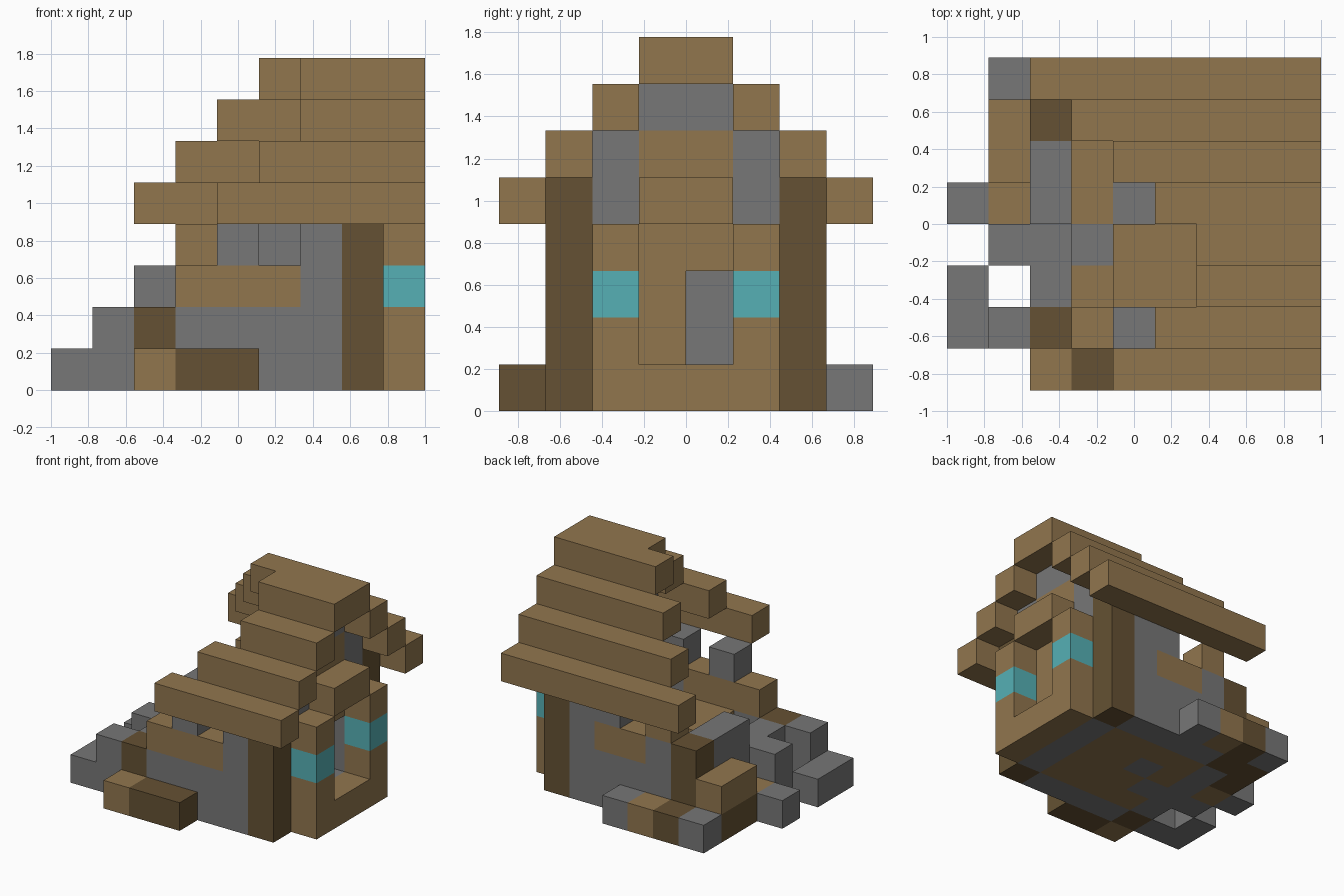
import bpy, bmesh
from mathutils import Vector

cube = bpy.data.objects.get("Cube")
if cube:
    bpy.data.objects.remove(cube, do_unlink=True)

UNIT = 2 / 9                      # edge of one building block
ORIGIN = Vector((-4.5, -4, 0))    # grid corner, in blocks

COLOURS = {
    "plank brown": (0.283, 0.181, 0.076),
    "log dark brown": (0.130, 0.083, 0.033),
    "stone grey": (0.184, 0.184, 0.184),
    "window cyan": (0.093, 0.434, 0.462),
}
PLANK, LOG, STONE, GLASS = COLOURS


def make_material(name, rgb):
    mat = bpy.data.materials.new(name)
    mat.use_nodes = True
    colour = (*rgb, 1)
    mat.diffuse_color = colour
    mat.node_tree.nodes["Principled BSDF"].inputs["Base Color"].default_value = colour
    return mat


materials = [make_material(name, rgb) for name, rgb in COLOURS.items()]
names = list(COLOURS)
cells = {}                        # grid cell -> (part name, colour)


def span(v):
    """A single index or an inclusive (first, last) pair."""
    return range(v[0], v[1] + 1) if isinstance(v, tuple) else (v,)


def fill(part, colour, x, y, z):
    for i in span(x):
        for j in span(y):
            for k in span(z):
                cells[i, j, k] = (part, colour)


def clear(x, y, z):
    for i in span(x):
        for j in span(y):
            for k in span(z):
                cells.pop((i, j, k), None)


# Floor and stone footing
fill("floor", STONE, (2, 7), (2, 5), 0)
fill("floor", PLANK, (3, 6), (2, 5), 0)
fill("floor", STONE, 3, 3, 0)
fill("floor", STONE, 4, 4, 0)
fill("inner_platform", PLANK, (4, 5), (2, 3), 1)

# Long side walls with a plank band and one open window each
fill("front_wall", STONE, (3, 6), 1, (0, 1))
fill("front_wall", PLANK, (3, 5), 1, 2)
fill("front_wall", STONE, 6, 1, (2, 3))
fill("front_wall", STONE, 4, 1, 3)
fill("back_wall", STONE, (3, 6), 6, (0, 3))
fill("back_wall", PLANK, (4, 5), 6, 2)
fill("back_wall", PLANK, 3, 6, 3)
clear(4, 6, 3)

# Corner posts, the ruined end having broken ones
for y, side in ((1, "front"), (6, "back")):
    fill(side + "_left_post", LOG, 7, y, (0, 4))
fill("front_right_post", LOG, 2, 1, (0, 1))
fill("back_right_post", LOG, 2, 6, (0, 2))

# Gable wall with the doorway
fill("gable_wall", STONE, 7, (2, 5), (1, 5))
fill("gable_wall", PLANK, 7, (3, 4), (1, 5))
fill("gable_wall", STONE, 7, (3, 4), 6)
clear(7, 4, (1, 2))

# Porch: two window towers joined by a raised lintel
fill("porch", PLANK, 8, (2, 5), 0)
for y in (2, 5):
    fill("porch", PLANK, 8, y, (1, 3))
    fill("porch_window", GLASS, 8, y, 2)
fill("porch", PLANK, 8, (3, 4), 4)

# Stepped roof, broken further back on the front slope
for step in range(4):
    fill("front_roof", PLANK, (min(4 + step, 6), 8), step, 4 + step)
    fill("back_roof", PLANK, (2 + step, 8), 7 - step, 4 + step)
clear(4, 1, 5)
fill("front_roof", PLANK, 5, 1, 5)

# Broken end wall
fill("end_wall", STONE, 2, (2, 5), 1)
fill("end_wall", STONE, 2, (4, 5), 2)

# Rubble at the broken end
fill("stone_rubble", STONE, 1, 1, (0, 1))
fill("stone_rubble", STONE, 0, (1, 2), 0)
fill("stone_rubble", STONE, 1, 3, (0, 1))
fill("stone_rubble", STONE, 0, 4, 0)
fill("plank_rubble", PLANK, 1, 4, 0)
fill("plank_rubble", LOG, 1, (5, 6), 0)
fill("plank_rubble", PLANK, 1, (5, 6), 1)

# Low beams lying along both sides
fill("front_beam", PLANK, 2, 0, 0)
fill("front_beam", LOG, (3, 4), 0, 0)
for x, colour in enumerate((STONE, LOG, PLANK, STONE), start=1):
    fill("back_beam", colour, x, 7, 0)


def build(part):
    """Make the part's outer faces, leaving out faces hidden between blocks."""
    bm = bmesh.new()
    for cell, (owner, colour) in cells.items():
        if owner != part:
            continue
        centre = Vector(cell) + Vector((0.5, 0.5, 0.5)) + ORIGIN
        for axis in range(3):
            for sign in (-1, 1):
                normal = Vector((0, 0, 0))
                normal[axis] = sign
                if tuple(int(c + n) for c, n in zip(cell, normal)) in cells:
                    continue
                u = Vector((0, 0, 0))
                u[(axis + 1) % 3] = 0.5
                v = normal.cross(u)
                mid = centre + normal / 2
                ring = (mid - u - v, mid + u - v, mid + u + v, mid - u + v)
                face = bm.faces.new([bm.verts.new(p * UNIT) for p in ring])
                face.material_index = names.index(colour)
    bmesh.ops.remove_doubles(bm, verts=bm.verts, dist=0.001)
    bmesh.ops.dissolve_limit(bm, angle_limit=0.01, verts=bm.verts,
                             edges=bm.edges, delimit={'MATERIAL'})
    mesh = bpy.data.meshes.new(part)
    bm.to_mesh(mesh)
    bm.free()
    for mat in materials:
        mesh.materials.append(mat)
    bpy.context.collection.objects.link(bpy.data.objects.new(part, mesh))


for part in sorted({owner for owner, _ in cells.values()}):
    build(part)
